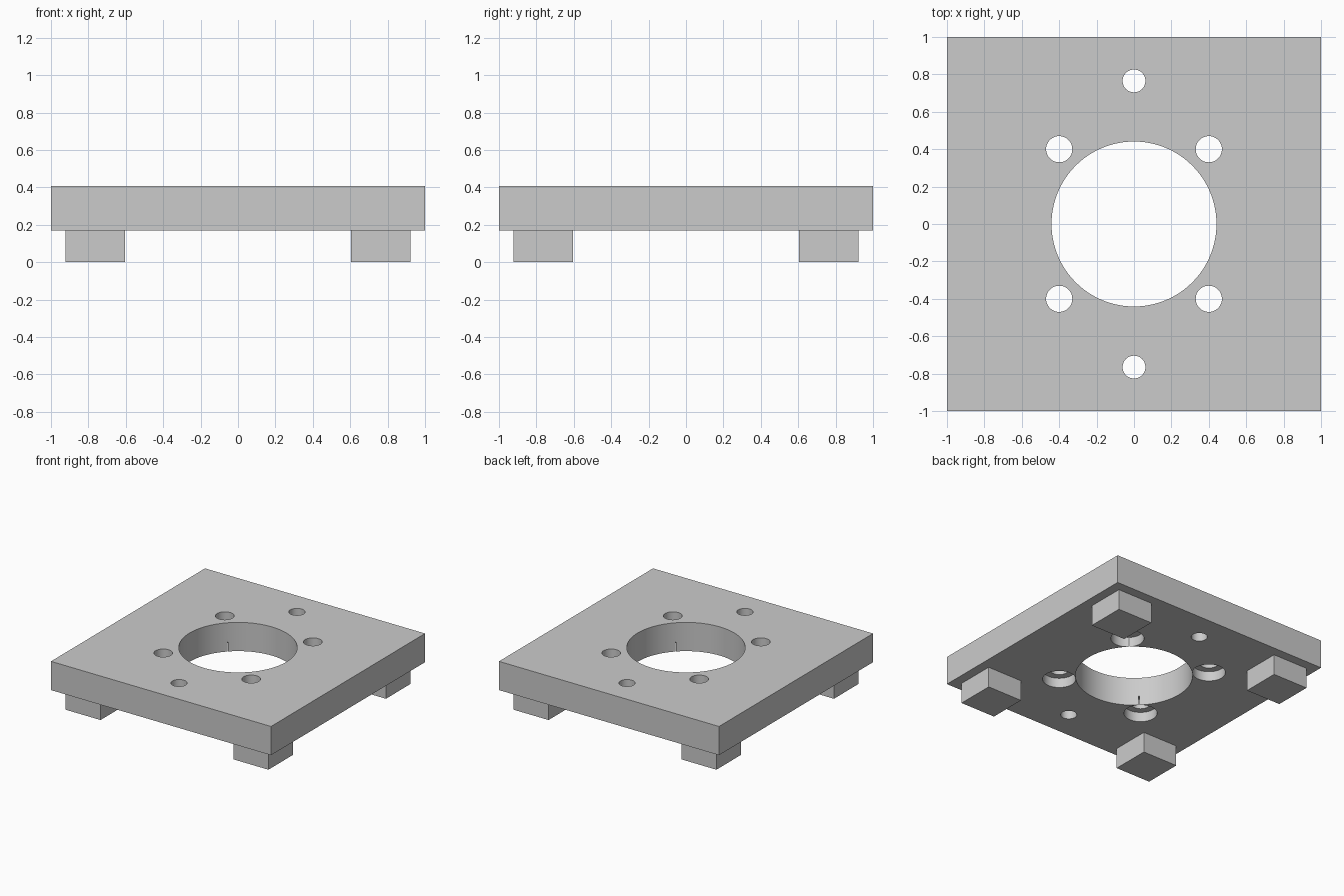
import bpy
import math

default = bpy.data.objects.get("Cube")
if default:
    bpy.data.objects.remove(default, do_unlink=True)

GREY = (0.6, 0.6, 0.6, 1.0)
grey = bpy.data.materials.new("plain_grey")
grey.use_nodes = True
grey.diffuse_color = GREY
grey.node_tree.nodes["Principled BSDF"].inputs["Base Color"].default_value = GREY

BASE, TOP = 0.17, 0.406   # underside and top of the plate


def box(name, x, y, z0, z1, width):
    bpy.ops.mesh.primitive_cube_add(size=1, location=(x, y, (z0 + z1) / 2))
    obj = bpy.context.object
    obj.name = name
    obj.scale = (width, width, z1 - z0)
    bpy.ops.object.transform_apply(location=False, rotation=False, scale=True)
    obj.data.materials.append(grey)
    return obj


def drill(target, name, x, y, radius, z0, z1, sides=48):
    """Cut a round hole between two heights."""
    bpy.ops.mesh.primitive_cylinder_add(vertices=sides, radius=radius, depth=z1 - z0,
                                        location=(x, y, (z0 + z1) / 2))
    cutter = bpy.context.object
    cutter.name = name
    cutter.data.materials.append(grey)
    mod = target.modifiers.new(name, 'BOOLEAN')
    mod.operation = 'DIFFERENCE'
    mod.solver = 'EXACT'
    mod.object = cutter
    bpy.context.view_layer.objects.active = target
    bpy.ops.object.modifier_apply(modifier=mod.name)
    bpy.data.objects.remove(cutter, do_unlink=True)


# Square plate with a large central bore
plate = box("plate", 0, 0, BASE, TOP, 2.0)
drill(plate, "central_bore", 0, 0, 0.441, BASE - 0.1, TOP + 0.1, 96)

# Four bolt holes, counterbored from below
for sx in (-1, 1):
    for sy in (-1, 1):
        drill(plate, "bolt_hole", sx * 0.4, sy * 0.4, 0.07, BASE - 0.1, TOP + 0.1)
        drill(plate, "counterbore", sx * 0.4, sy * 0.4, 0.125, BASE - 0.1, BASE + 0.08)

# Two small holes on the centre line
for sy in (-1, 1):
    drill(plate, "small_hole", 0, sy * 0.765, 0.061, BASE - 0.1, TOP + 0.1)

# Smooth bore walls, sharp rims
bpy.ops.object.select_all(action='DESELECT')
plate.select_set(True)
bpy.context.view_layer.objects.active = plate
bpy.ops.object.shade_smooth_by_angle(angle=math.radians(30))

# Four square feet
for side, sx in (("right", -1), ("left", 1)):
    for end, sy in (("front", -1), ("back", 1)):
        box(f"{end}_{side}_foot", sx * 0.763, sy * 0.763, 0, BASE, 0.318)
